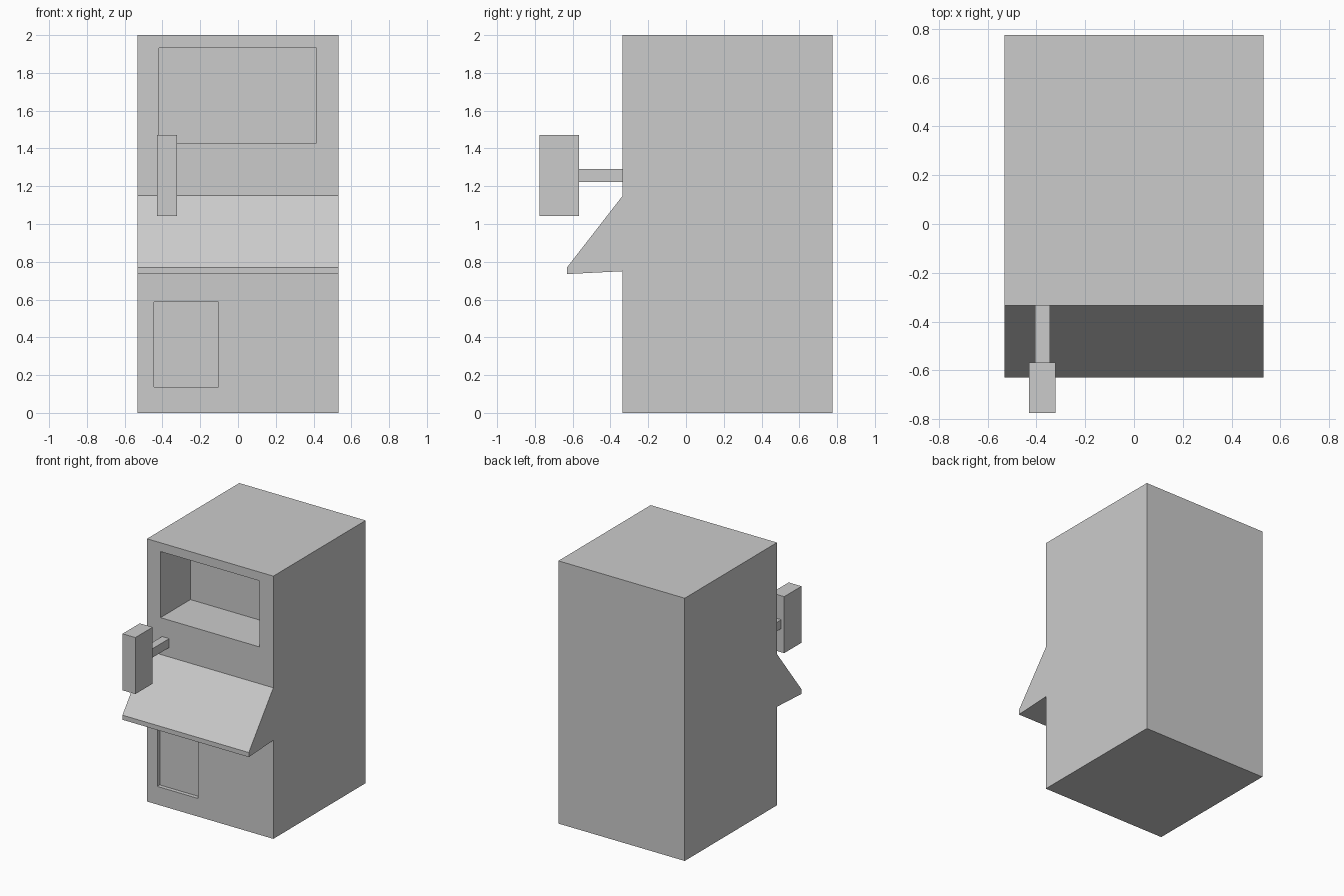
import bpy, bmesh

if "Cube" in bpy.data.objects:
    bpy.data.objects.remove(bpy.data.objects["Cube"])

W = 0.532            # half width of the cabinet
FRONT, BACK = -0.335, 0.775


def new_object(name, bm):
    bmesh.ops.recalc_face_normals(bm, faces=bm.faces)
    mesh = bpy.data.meshes.new(name)
    bm.to_mesh(mesh)
    bm.free()
    obj = bpy.data.objects.new(name, mesh)
    bpy.context.collection.objects.link(obj)
    return obj


def extrude_profile(name, profile, x0, x1):
    """Extrude a (y, z) side profile along x."""
    bm = bmesh.new()
    face = bm.faces.new([bm.verts.new((x0, y, z)) for y, z in profile])
    grown = bmesh.ops.extrude_face_region(bm, geom=[face])["geom"]
    verts = [v for v in grown if isinstance(v, bmesh.types.BMVert)]
    bmesh.ops.translate(bm, verts=verts, vec=(x1 - x0, 0, 0))
    return new_object(name, bm)


def box(name, x, y, z):
    return extrude_profile(name, [(y[0], z[0]), (y[1], z[0]), (y[1], z[1]), (y[0], z[1])], *x)


def cut(target, cutter):
    mod = target.modifiers.new(cutter.name, 'BOOLEAN')
    mod.operation = 'DIFFERENCE'
    mod.solver = 'EXACT'
    mod.object = cutter
    cutter.hide_render = True
    bpy.context.view_layer.objects.active = target
    bpy.ops.object.modifier_apply(modifier=mod.name)
    bpy.data.objects.remove(cutter)


# Cabinet with the sloped control shelf in its side profile
cabinet = extrude_profile("cabinet", [
    (FRONT, 0), (BACK, 0), (BACK, 2), (FRONT, 2),
    (FRONT, 1.15), (-0.63, 0.77), (-0.63, 0.735), (FRONT, 0.75)], -W, W)

# Screen opening and shallow lower door panel
cut(cabinet, box("screen_recess", (-0.418, 0.415), (FRONT - 0.1, FRONT + 0.36), (1.43, 1.933)))
cut(cabinet, box("door_recess", (-0.445, -0.102), (FRONT - 0.1, FRONT + 0.03), (0.138, 0.588)))

# Viewer block on its support arm
box("viewer_arm", (-0.405, -0.345), (-0.567, FRONT), (1.222, 1.29))
box("viewer_block", (-0.43, -0.322), (-0.775, -0.567), (1.042, 1.472))
